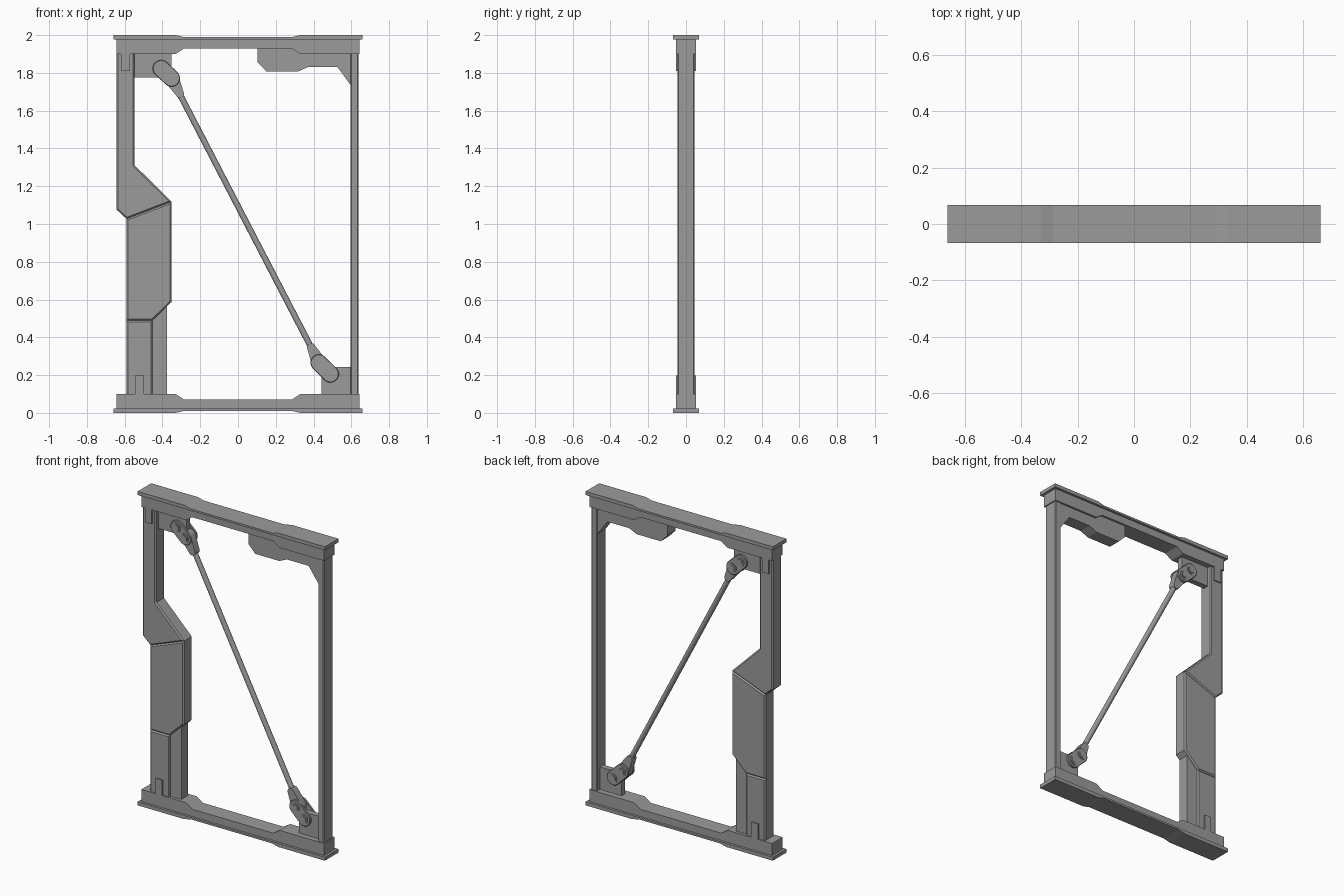
import bpy, bmesh, math
from mathutils import Matrix, Vector

cube = bpy.data.objects.get("Cube")
if cube:
    bpy.data.objects.remove(cube)

steel = bpy.data.materials.new("grey_steel")
steel.use_nodes = True
GREY = (0.33, 0.33, 0.33, 1)
steel.diffuse_color = GREY
steel.node_tree.nodes["Principled BSDF"].inputs["Base Color"].default_value = GREY


def finish(name, bm, smooth=False):
    bmesh.ops.recalc_face_normals(bm, faces=bm.faces)
    mesh = bpy.data.meshes.new(name)
    bm.to_mesh(mesh)
    bm.free()
    mesh.materials.append(steel)
    obj = bpy.data.objects.new(name, mesh)
    bpy.context.collection.objects.link(obj)
    if smooth:
        bpy.context.view_layer.objects.active = obj
        obj.select_set(True)
        bpy.ops.object.shade_smooth_by_angle(angle=math.radians(35))
        obj.select_set(False)
    return obj


def slab(name, outline, y0, y1, chamfer=0, smooth=False):
    """Extrude an x-z outline from y0 to y1, with optional chamfered front and back rims."""
    bm = bmesh.new()
    face = bm.faces.new([bm.verts.new((x, y0, z)) for x, z in outline])
    ext = bmesh.ops.extrude_face_region(bm, geom=[face], use_keep_orig=True)
    moved = [v for v in ext["geom"] if isinstance(v, bmesh.types.BMVert)]
    bmesh.ops.translate(bm, verts=moved, vec=(0, y1 - y0, 0))
    if chamfer:
        bmesh.ops.recalc_face_normals(bm, faces=bm.faces)
        rims = [e for e in bm.edges if abs(e.verts[0].co.y - e.verts[1].co.y) < 1e-5]
        bmesh.ops.bevel(bm, geom=rims, offset=chamfer, segments=1, affect='EDGES')
    return finish(name, bm, smooth)


def box(name, x0, x1, z0, z1, depth, chamfer=0):
    return slab(name, [(x0, z0), (x1, z0), (x1, z1), (x0, z1)], -depth, depth, chamfer)


def tube(name, a, b, radius, sides=20):
    """Cylinder from point a to point b."""
    a, b = Vector(a), Vector(b)
    bm = bmesh.new()
    turn = (b - a).to_track_quat('Z', 'Y').to_matrix().to_4x4()
    bmesh.ops.create_cone(bm, cap_ends=True, segments=sides, radius1=radius, radius2=radius,
                          depth=(b - a).length, matrix=Matrix.Translation((a + b) / 2) @ turn)
    return finish(name, bm, True)


def hull(a, ra, b, rb, steps=10):
    """Outline of two half circles joined by straight sides."""
    ang = math.atan2(b[1] - a[1], b[0] - a[0])
    points = []
    for (cx, cz), r, start in ((b, rb, ang - math.pi / 2), (a, ra, ang + math.pi / 2)):
        for i in range(steps + 1):
            t = start + math.pi * i / steps
            points.append((cx + r * math.cos(t), cz + r * math.sin(t)))
    return points


# Top and bottom beams: a web and a wider flange, both slimmer in the middle
def beam_outline(outer, inner, base_outer, base_inner, half, top):
    half_run = [(half, outer), (0.33, outer), (0.285, inner)]
    base_run = [(0.285, base_inner), (0.33, base_outer), (half, base_outer)]
    run = half_run + [(-x, z) for x, z in reversed(half_run)]
    run += [(-x, z) for x, z in reversed(base_run)] + base_run
    return [(x, 2 - z if top else z) for x, z in run]


for label, top in (("bottom", False), ("top", True)):
    slab(label + "_flange", beam_outline(0.023, 0.023, 0, 0.011, 0.66, top), -0.068, 0.068)
    slab(label + "_web", beam_outline(0.1, 0.07, 0.018, 0.018, 0.644, top), -0.053, 0.053)

# Locking tabs on the beams
box("bottom_tab", -0.545, -0.497, 0.08, 0.197, 0.053)
box("top_tab", -0.62, -0.572, 1.81, 1.92, 0.053)

# Stepped post, made of three chamfered panels, with a strut beside its foot
crease = [(-0.59, 1.027), (-0.352, 1.118)]
slab("upper_post_panel", [(-0.643, 1.92), (-0.643, 1.076)] + crease
     + [(-0.548, 1.312), (-0.548, 1.92)], -0.045, 0.045, 0.008)
slab("middle_post_panel", crease[::-1] + [(-0.59, 0.49), (-0.452, 0.49), (-0.352, 0.587)],
     -0.045, 0.045, 0.008)
box("lower_post_panel", -0.59, -0.452, 0.08, 0.49, 0.045, 0.008)
box("foot_strut", -0.47, -0.376, 0.08, 0.56, 0.034)

# Slim straight post on the other side
box("straight_post", 0.595, 0.637, 0.08, 1.92, 0.045, 0.005)

# Hanging corner bracket
slab("corner_bracket", [(0.103, 1.95), (0.103, 1.857), (0.15, 1.808), (0.32, 1.808), (0.373, 1.832),
                        (0.526, 1.832), (0.6, 1.73), (0.6, 1.95)], -0.04, 0.04)

# Gusset plates that hold the brace
box("top_gusset", -0.56, -0.352, 1.775, 1.92, 0.018)
box("bottom_gusset", 0.442, 0.605, 0.08, 0.243, 0.018)

# Diagonal brace: rod, tapered ends, paired links and pins
ends = {
    "top": ((-0.407, 1.823), (-0.352, 1.772), (-0.308, 1.69)),
    "bottom": ((0.489, 0.206), (0.429, 0.265), (0.387, 0.348)),
}
tube("brace_rod", (-0.32, 0, 1.71), (0.398, 0, 0.326), 0.016)
for label, (anchor, joint, neck) in ends.items():
    slab(label + "_rod_end", hull(joint, 0.04, neck, 0.022), -0.023, 0.023, smooth=True)
    for side, s in (("front", -1), ("back", 1)):
        slab(f"{label}_{side}_link", hull(anchor, 0.045, joint, 0.045),
             s * 0.02, s * 0.036, 0.003, smooth=True)
    for part, (x, z) in (("anchor", anchor), ("joint", joint)):
        tube(f"{label}_{part}_washer", (x, -0.04, z), (x, 0.04, z), 0.029)
        tube(f"{label}_{part}_pin", (x, -0.045, z), (x, 0.045, z), 0.02)
